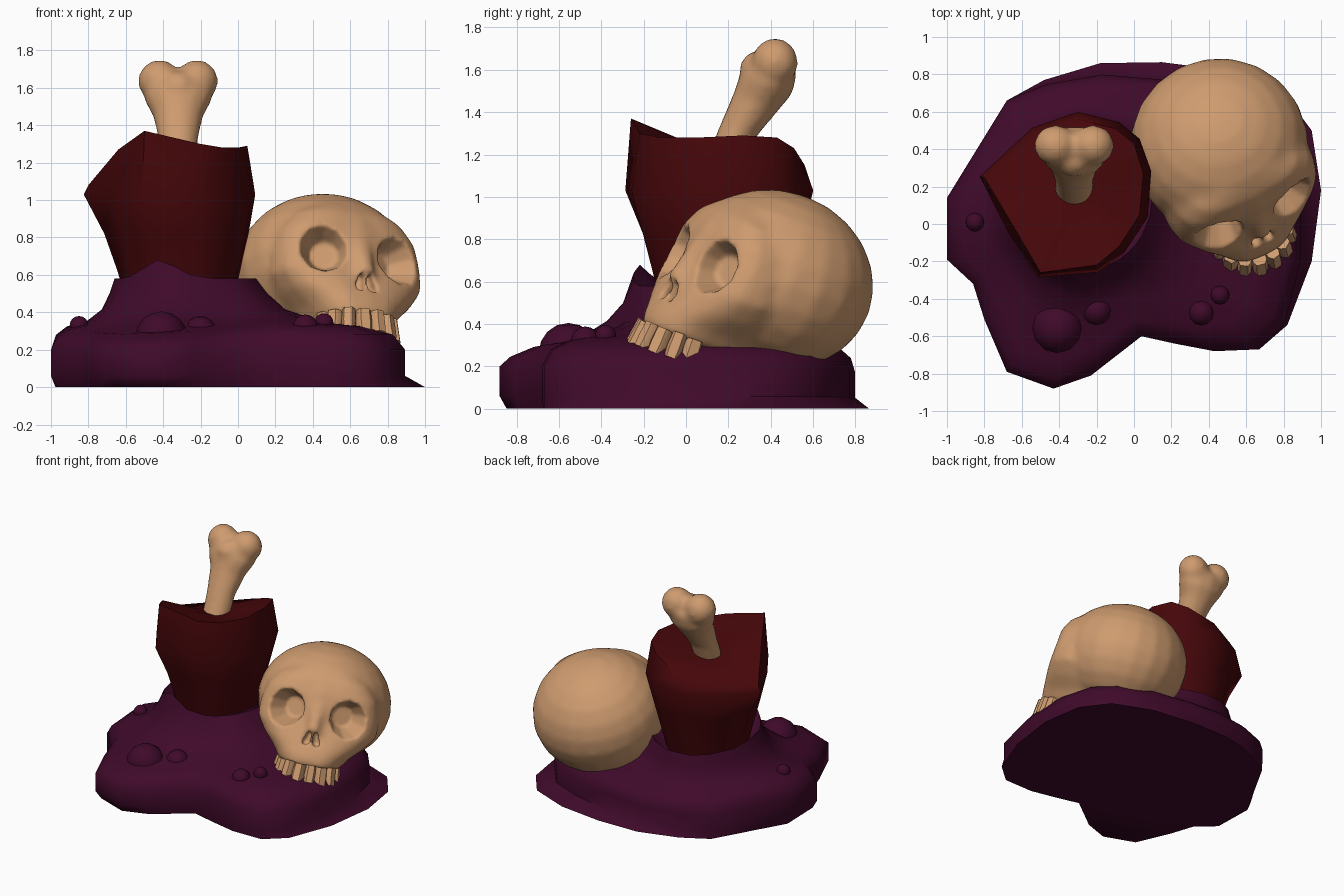
import bpy, bmesh, math
from mathutils import Matrix, Vector
from math import sin, cos, pi, radians

if "Cube" in bpy.data.objects:
    bpy.data.objects.remove(bpy.data.objects["Cube"])


def material(name, rgb):
    m = bpy.data.materials.new(name)
    m.diffuse_color = (*rgb, 1)
    m.use_nodes = True
    m.node_tree.nodes["Principled BSDF"].inputs["Base Color"].default_value = m.diffuse_color
    return m


BONE = material("bone", (0.62, 0.33, 0.16))
MEAT = material("meat", (0.06, 0.002, 0.003))
SLIME = material("slime", (0.05, 0.003, 0.023))


def loft(bm, rings):
    rows = [[bm.verts.new(p) for p in r] for r in rings]
    n = len(rows[0])
    for a, b in zip(rows, rows[1:]):
        for i in range(n):
            j = (i + 1) % n
            bm.faces.new((a[i], a[j], b[j], b[i]))
    bm.faces.new(rows[0][::-1])
    bm.faces.new(rows[-1])


def ball(bm, c, r, u=16, v=10):
    m = Matrix.Translation(c) @ Matrix.Diagonal((*r, 1))
    bmesh.ops.create_uvsphere(bm, u_segments=u, v_segments=v, radius=1, matrix=m)


def shade(ob, angle):
    bpy.ops.object.select_all(action='DESELECT')
    bpy.context.view_layer.objects.active = ob
    ob.select_set(True)
    bpy.ops.object.shade_smooth_by_angle(angle=radians(angle))


def finish(bm, name, mat, angle=40, matrix=None):
    bmesh.ops.recalc_face_normals(bm, faces=bm.faces)
    me = bpy.data.meshes.new(name)
    bm.to_mesh(me)
    bm.free()
    ob = bpy.data.objects.new(name, me)
    bpy.context.collection.objects.link(ob)
    me.materials.append(mat)
    if matrix:
        ob.matrix_world = matrix
    shade(ob, angle)
    return ob


def fuse(ob, voxel, passes):
    # melt overlapping pieces into one skin
    r = ob.modifiers.new("fuse", 'REMESH')
    r.mode, r.voxel_size = 'VOXEL', voxel
    s = ob.modifiers.new("soften", 'SMOOTH')
    s.factor, s.iterations = 0.5, passes
    bpy.context.view_layer.objects.active = ob
    for m in ("fuse", "soften"):
        bpy.ops.object.modifier_apply(modifier=m)
    ob.data.materials.clear()
    ob.data.materials.append(BONE)


# slime puddle rising into a collar round the meat
outline = [(-1, .14), (-1, -.19), (-.86, -.32), (-.8, -.51), (-.68, -.79), (-.43, -.88),
           (-.23, -.81), (.04, -.6), (.22, -.64), (.43, -.68), (.67, -.67), (.82, -.54),
           (.95, -.2), (1, .18), (.95, .5), (.8, .7), (.5, .82), (.15, .865), (-.18, .86),
           (-.48, .77), (-.68, .66), (-.84, .4)]
core = Vector((-.28, .15))


def slime_ring(t, z, ground=False):
    ring = []
    for p in outline:
        p = Vector(p)
        u = p.normalized()
        d = (u.x + u.y) * .7071
        lip = .13 * max(0, d) * (1 + .7 * min(0, u.y))
        p *= 1 + min(0, d) * .04 if ground else 1 - lip
        v = (p - core).normalized()
        q = p.lerp(core + Vector((v.x * .38, v.y * .4)), t)
        back, front = max(0, v.y), max(0, -v.y)
        h = z * (1 - .15 * back) if t < .9 else z - .05 * back
        if 0 < t < .7:
            h -= .045 * front * max(0, min(1, .6 - 1.2 * v.x))
        if t == 1:
            h += .1 * math.exp(-((math.atan2(v.y, v.x) + 1.95) / .35) ** 2)
        ring.append((q.x, q.y, h))
    return ring


bm = bmesh.new()
loft(bm, [slime_ring(0, 0, True), slime_ring(0, .06), slime_ring(0, .2), slime_ring(.08, .28),
          slime_ring(.25, .325), slime_ring(.55, .35), slime_ring(.8, .415),
          slime_ring(.92, .5), slime_ring(1, .58), slime_ring(1.2, .5)])
finish(bm, "slime_puddle", SLIME, 58)

# bubbles
bm = bmesh.new()
for x, y, z, r in ((-.41, -.555, .265, .14), (-.2, -.46, .295, .085), (.36, -.475, .32, .068),
                   (.46, -.38, .345, .05), (-.85, .01, .33, .05)):
    ball(bm, (x, y, z), (r, r, r), 12, 8)
finish(bm, "slime_bubbles", SLIME, 60)

# meat chunk: slanted rim on a tapering body
rim = [(-.5, -.26, 1.37), (-.2, -.22, 1.3), (-.08, -.12, 1.28), (.03, .05, 1.28),
       (.05, .27, 1.29), (0, .43, 1.28), (-.1, .51, 1.23), (-.3, .56, 1.15),
       (-.52, .48, 1.1), (-.8, .25, 1.08), (-.64, -.02, 1.27)]
mid = Vector((-.3, .17))


def meat_ring(s, k, z, follow=0):
    ring = []
    for x, y, h in rim:
        d = Vector((x, y)) - mid
        r = s * (d.length * (1 - k) + .38 * k)
        q = mid + d.normalized() * r
        ring.append((q.x, q.y, z + (h - z) * follow))
    return ring


bm = bmesh.new()
loft(bm, [meat_ring(.75, .85, .45), meat_ring(.86, .8, .62), meat_ring(.99, .65, .82),
          meat_ring(1.11, .22, 1.03), rim, meat_ring(.5, 0, 1.2, .4), meat_ring(.1, 0, 1.19)])
finish(bm, "meat_chunk", MEAT, 62)

# bone: flared shaft with two knuckles
bm = bmesh.new()
rings = []
for y, z, rx, ry in ((.15, 1.08, .1, .09), (.25, 1.32, .107, .092), (.33, 1.45, .135, .115),
                     (.38, 1.54, .185, .135), (.42, 1.64, .17, .12)):
    rings.append([(-.32 + rx * cos(a), y + ry * sin(a) * .9, z - ry * sin(a) * .42)
                  for a in (i * pi / 6 for i in range(12))])
loft(bm, rings)
for x in (-.42, -.22):
    ball(bm, (x, .42, 1.635), (.115, .11, .115))
ball(bm, (-.32, .35, 1.6), (.1, .1, .09))
bone = finish(bm, "bone", BONE)
fuse(bone, .022, 5)
shade(bone, 60)

# skull: cranium, tapered face and nose bridge melted together
POSE = (Matrix.Translation((.455, .42, .61)) @ Matrix.Rotation(radians(26), 4, 'Z')
        @ Matrix.Rotation(radians(9), 4, 'Y') @ Matrix.Rotation(radians(-18), 4, 'X'))


def power(v, e):
    return math.copysign(abs(v) ** e, v)


bm = bmesh.new()
ball(bm, (0, 0, 0), (.48, .475, .42), 20, 12)
rings = []
for z, hw, front in ((-.42, .22, -.55), (-.34, .27, -.545), (-.25, .36, -.515), (-.15, .43, -.48),
                     (-.04, .43, -.46), (.1, .4, -.45), (.2, .32, -.42), (.27, .2, -.36)):
    ring = []
    for i in range(20):
        a = i * pi / 10
        depth = (-.24 - front) if cos(a) > 0 else .3
        ring.append((hw * power(sin(a), .75), -.24 - depth * power(cos(a), .75), z))
    rings.append(ring)
loft(bm, rings)
loft(bm, [[(w * .5, y, z), (-w * .5, y, z), (-w, -.3, z), (w, -.3, z)]
          for z, w, y in ((-.17, .07, -.54), (.02, .06, -.48))])
skull = finish(bm, "skull", BONE)
fuse(skull, .025, 6)

# eye sockets and nose hole, then soften their rims
bm = bmesh.new()
for s in (-1, 1):
    axis = Vector((s * .4, -.92, .03)).normalized()
    m = Matrix.Translation((s * .21, -.425, -.035)) @ axis.to_track_quat('Z', 'Y').to_matrix().to_4x4()
    bmesh.ops.create_cone(bm, cap_ends=True, segments=10, radius1=.08, radius2=.18,
                          depth=.22, matrix=m)
    loft(bm, [[(s * .004, y, -.15), (s * .01, y, -.26), (s * .075, y, -.275), (s * .03, y, -.16)]
              for y in (-.7, -.44)])
cutter = finish(bm, "socket_cutter", BONE)
cutter.hide_render = True
b = skull.modifiers.new("sockets", 'BOOLEAN')
b.operation, b.solver, b.object = 'DIFFERENCE', 'EXACT', cutter
bpy.context.view_layer.objects.active = skull
bpy.ops.object.modifier_apply(modifier="sockets")
bpy.data.objects.remove(cutter)
fuse(skull, .013, 2)
skull.matrix_world = POSE
shade(skull, 60)

# upper teeth along the jaw arc
bm = bmesh.new()
for i in range(8):
    a = radians(-80.5 + 23 * i)
    w = .044 if i % 2 else .04
    m = (Matrix.Translation((.205 * sin(a), -.36 - .195 * cos(a), -.445 - .005 * (i % 2)))
         @ Matrix.Rotation(a, 4, 'Z') @ Matrix.Rotation(radians(-8), 4, 'X'))
    loft(bm, [[m @ Vector((x * w * k, y * .034, z)) for x, y in ((-1, 1), (-1, -.3), (-.6, -1),
                                                               (.6, -1), (1, -.3), (1, 1))]
              for z, k in ((-.075, .85), (-.02, .96), (.05, .85))])
finish(bm, "teeth", BONE, 50, POSE)
